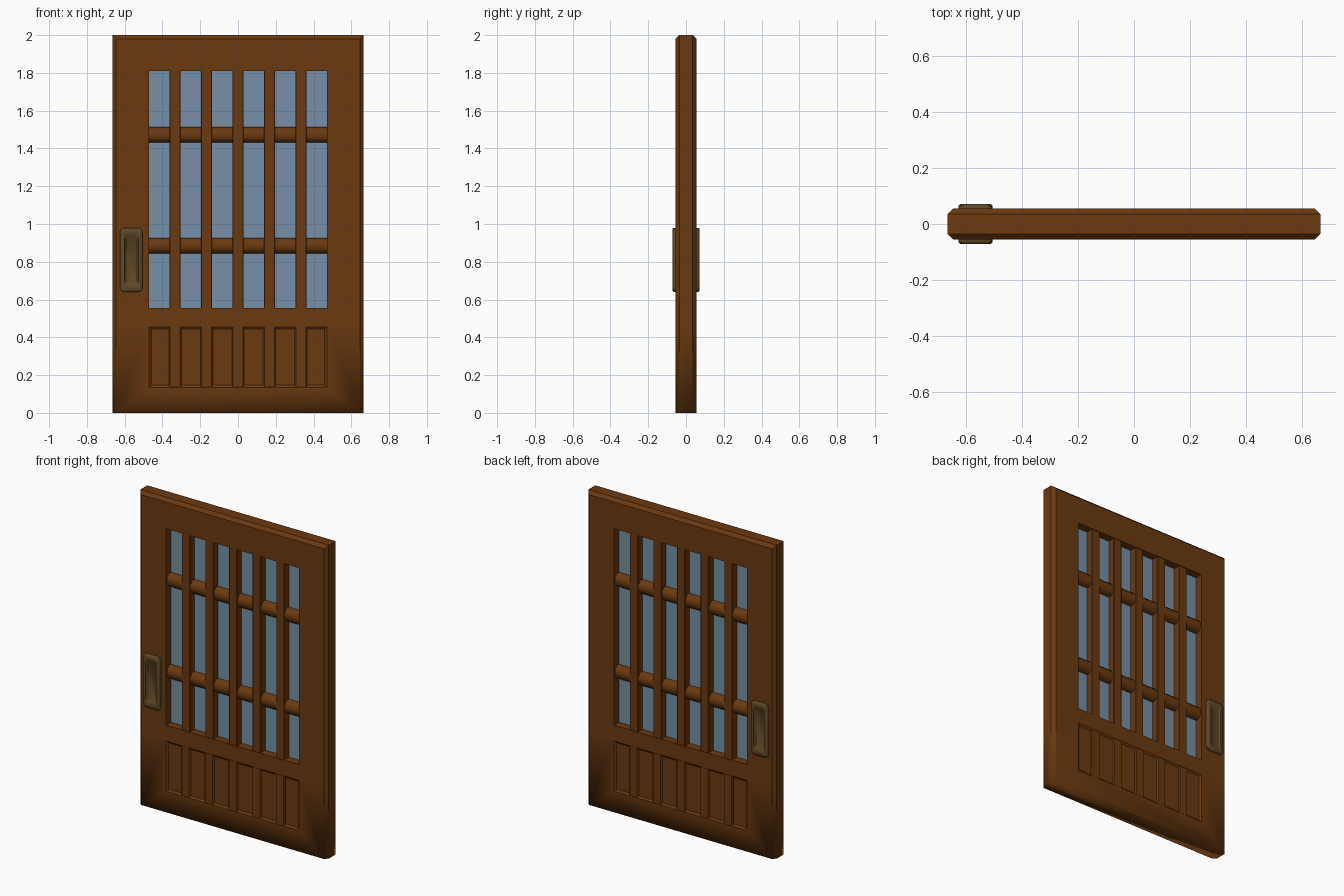
import bpy, bmesh, math

if "Cube" in bpy.data.objects:
    bpy.data.objects.remove(bpy.data.objects["Cube"])


def material(name, color):
    m = bpy.data.materials.new(name)
    m.diffuse_color = (*color, 1)
    m.use_nodes = True
    m.node_tree.nodes["Principled BSDF"].inputs["Base Color"].default_value = m.diffuse_color
    return m


WOOD = material("brown wood", (0.145, 0.041, 0.005))
GLASS = material("blue grey glass", (0.18, 0.28, 0.38))
BRASS = material("dull brass", (0.118, 0.065, 0.019))


def finish(name, bm, mat):
    me = bpy.data.meshes.new(name)
    bm.to_mesh(me)
    bm.free()
    me.materials.append(mat)
    ob = bpy.data.objects.new(name, me)
    bpy.context.collection.objects.link(ob)
    return ob


def smooth(ob, degrees):
    bpy.ops.object.select_all(action='DESELECT')
    ob.select_set(True)
    bpy.context.view_layer.objects.active = ob
    bpy.ops.object.shade_smooth_by_angle(angle=math.radians(degrees))


def box(name, center, half, mat, bevel=0.0, along=None):
    """Box, optionally chamfered on the edges running along one axis."""
    bm = bmesh.new()
    bmesh.ops.create_cube(bm, size=2)
    for v in bm.verts:
        v.co = [c + h * s for c, h, s in zip(center, half, v.co)]
    if bevel:
        edges = [e for e in bm.edges
                 if abs((e.verts[0].co - e.verts[1].co)[along]) > 1e-4]
        bmesh.ops.bevel(bm, geom=edges, offset=bevel, segments=1,
                        affect='EDGES', profile=0.5)
    return finish(name, bm, mat)


# Door slab: chamfered frame with a window opening and a shallow lower panel
OUT, FLAT, WIN = 0.665, 0.645, 0.47
FACE, EDGE, SUNK = -0.055, -0.035, -0.046
P0, P1, W0, W1, TOP = 0.135, 0.455, 0.555, 1.81, 1.98
bm = bmesh.new()


def face(*pts):
    for s in (1, -1):
        bm.faces.new([bm.verts.new((x, y * s, z)) for x, y, z in pts])


def flat(*pts):
    face(*[(x, FACE, z) for x, z in pts])


# frame rails
flat((-FLAT, 0), (FLAT, 0), (WIN, P0), (-WIN, P0))
flat((-WIN, P1), (WIN, P1), (WIN, W0), (-WIN, W0))
flat((-WIN, W1), (WIN, W1), (FLAT, TOP), (-FLAT, TOP))
for s in (-1, 1):
    # stiles
    flat((s * FLAT, 0), (s * WIN, P0), (s * WIN, P1), (s * FLAT, P1))
    flat((s * FLAT, P1), (s * WIN, P1), (s * WIN, W0), (s * FLAT, W0))
    flat((s * FLAT, W0), (s * WIN, W0), (s * WIN, W1), (s * FLAT, TOP))
    # chamfer and outer side
    levels = [(0, 0), (P1, P1), (W0, W0), (TOP, 2.0)]
    for (a, b), (c, d) in zip(levels, levels[1:]):
        face((s * FLAT, FACE, a), (s * OUT, EDGE, b),
             (s * OUT, EDGE, d), (s * FLAT, FACE, c))
        face((s * OUT, EDGE, b), (s * OUT, 0, b), (s * OUT, 0, d), (s * OUT, EDGE, d))
    # window jamb
    face((s * WIN, FACE, W0), (s * WIN, 0, W0), (s * WIN, 0, W1), (s * WIN, FACE, W1))
# window sill and head
for z in (W0, W1):
    face((-WIN, FACE, z), (WIN, FACE, z), (WIN, 0, z), (-WIN, 0, z))
# top and bottom
face((-FLAT, FACE, TOP), (FLAT, FACE, TOP), (OUT, EDGE, 2), (-OUT, EDGE, 2))
face((-OUT, EDGE, 2), (OUT, EDGE, 2), (OUT, 0, 2), (-OUT, 0, 2))
face((-OUT, 0, 0), (-OUT, EDGE, 0), (-FLAT, FACE, 0),
     (FLAT, FACE, 0), (OUT, EDGE, 0), (OUT, 0, 0))
# sunken lower panel with sloped rim
rim = [(-WIN, P0), (WIN, P0), (WIN, P1), (-WIN, P1)]
sunk = [(x - math.copysign(0.012, x), z + (0.012 if z == P0 else -0.012)) for x, z in rim]
for i in range(4):
    j = (i + 1) % 4
    face((rim[i][0], FACE, rim[i][1]), (rim[j][0], FACE, rim[j][1]),
         (sunk[j][0], SUNK, sunk[j][1]), (sunk[i][0], SUNK, sunk[i][1]))
face(*[(x, SUNK, z) for x, z in sunk])
bmesh.ops.remove_doubles(bm, verts=bm.verts, dist=1e-4)
bmesh.ops.recalc_face_normals(bm, faces=bm.faces)
# soft shading toward the bottom edge, sharp everywhere else
for f in bm.faces:
    f.smooth = True
for e in bm.edges:
    bottom = all(v.co.z < 0.001 for v in e.verts)
    e.smooth = bottom or e.calc_face_angle(0) < 0.5
finish("door_frame", bm, WOOD)

# Glass pane
box("glass_pane", (0, 0, (W0 + W1) / 2), (WIN + 0.005, 0.004, (W1 - W0) / 2 + 0.005), GLASS)

# Vertical window bars with matching slats on the lower panel
for i in range(-2, 3):
    x = i / 6
    box("window_upright", (x, 0, (W0 + W1) / 2), (0.029, 0.051, (W1 - W0) / 2 + 0.005),
        WOOD, 0.003, 2)
    box("panel_slat", (x, 0, (P0 + P1) / 2), (0.033, 0.054, (P1 - P0) / 2),
        WOOD, 0.007, 2)

# Horizontal window bars
for z in (0.885, 1.472):
    bar = box("window_crossbar", (0, 0, z), (WIN + 0.005, 0.047, 0.041), WOOD, 0.022, 0)
    smooth(bar, 50)


# Recessed pull plates on both sides
def rounded_loop(bm, w, h, r, y):
    pts = []
    for k, (sx, sz) in enumerate([(1, 1), (-1, 1), (-1, -1), (1, -1)]):
        for n in range(5):
            a = (k + n / 4) * math.pi / 2
            pts.append(bm.verts.new((-0.565 + sx * (w - r) + r * math.cos(a), y,
                                     0.81 + sz * (h - r) + r * math.sin(a))))
    return pts


for side, name in ((-1, "front_pull_plate"), (1, "back_pull_plate")):
    bm = bmesh.new()
    loops = [rounded_loop(bm, w, h, r, side * y) for w, h, r, y in (
        (0.060, 0.170, 0.022, 0.050), (0.060, 0.170, 0.022, 0.066),
        (0.053, 0.163, 0.018, 0.072), (0.037, 0.132, 0.014, 0.072),
        (0.029, 0.120, 0.010, 0.060))]
    for a, b in zip(loops, loops[1:]):
        for i in range(len(a)):
            j = (i + 1) % len(a)
            bm.faces.new((a[i], a[j], b[j], b[i]))
    bm.faces.new(loops[0])
    bm.faces.new(loops[-1])
    bmesh.ops.recalc_face_normals(bm, faces=bm.faces)
    smooth(finish(name, bm, BRASS), 50)
